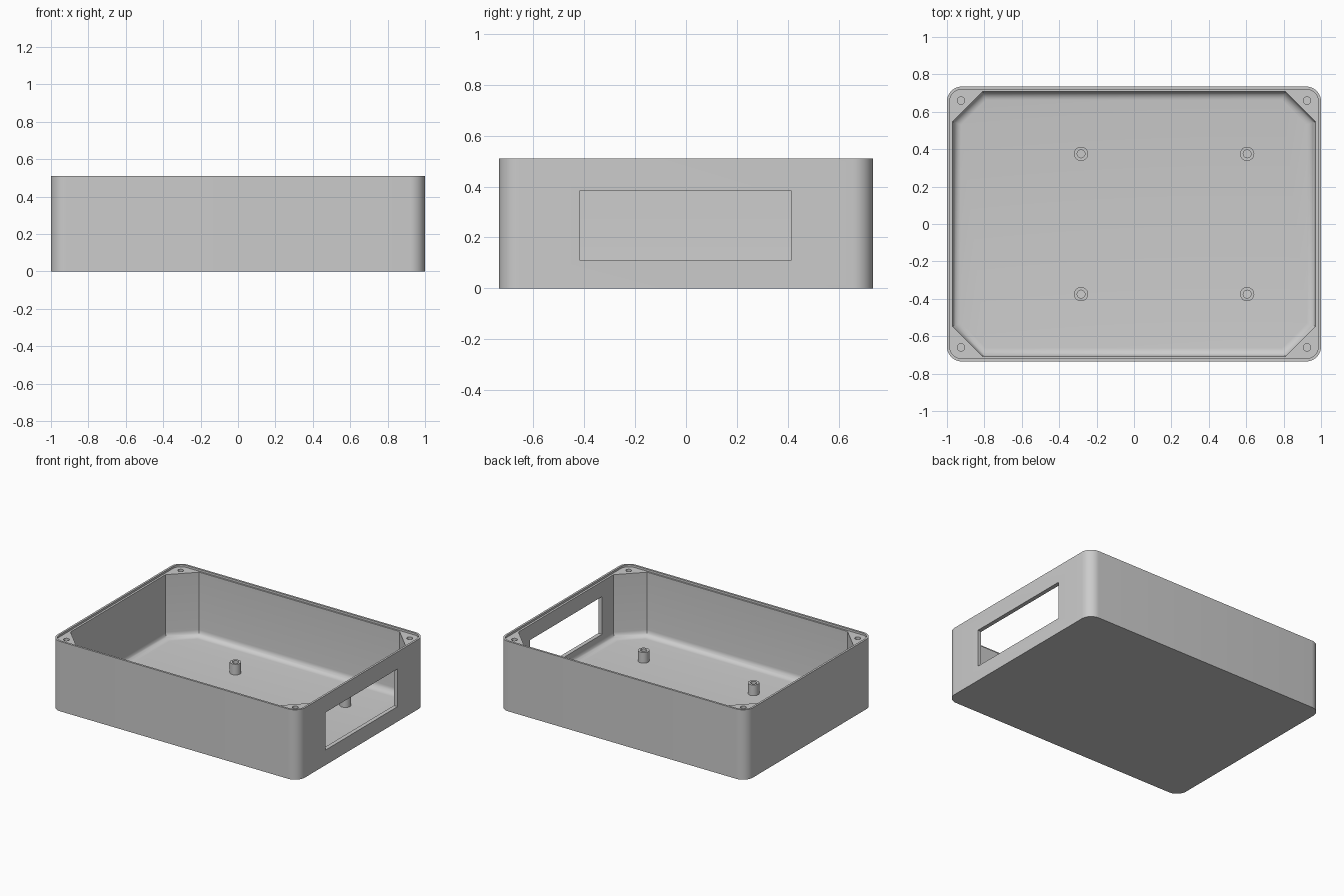
import bpy, bmesh
from math import cos, sin, pi, radians

HX, HY, H = 1.0, 0.735, 0.51      # half width, half depth, height
WALL, FLOOR, STEP, LIP = 0.03, 0.03, 0.015, 0.015

cube = bpy.data.objects.get("Cube")
if cube:
    bpy.data.objects.remove(cube, do_unlink=True)

grey = bpy.data.materials.new("light grey plastic")
grey.use_nodes = True
grey.diffuse_color = (0.6, 0.6, 0.6, 1)
grey.node_tree.nodes["Principled BSDF"].inputs["Base Color"].default_value = (0.6, 0.6, 0.6, 1)


def make_object(name, bm):
    bmesh.ops.recalc_face_normals(bm, faces=bm.faces)
    mesh = bpy.data.meshes.new(name)
    bm.to_mesh(mesh)
    bm.free()
    mesh.materials.append(grey)
    obj = bpy.data.objects.new(name, mesh)
    bpy.context.collection.objects.link(obj)
    return obj


def prism(name, outline, z0, z1, floor_fillet=0):
    """Extrude a closed outline, optionally rounding its bottom edge."""
    bm = bmesh.new()
    face = bm.faces.new([bm.verts.new((x, y, z0)) for x, y in outline])
    rim = list(face.edges)
    top = bmesh.ops.extrude_face_region(bm, geom=[face], use_keep_orig=True)["geom"]
    for v in top:
        if isinstance(v, bmesh.types.BMVert):
            v.co.z = z1
    if floor_fillet:
        bmesh.ops.recalc_face_normals(bm, faces=bm.faces)
        bmesh.ops.bevel(bm, geom=rim, offset=floor_fillet, segments=6,
                        profile=0.5, affect='EDGES')
    return make_object(name, bm)


def rounded_rect(hx, hy, r, steps=10):
    points = []
    for quarter, (sx, sy) in enumerate([(1, 1), (-1, 1), (-1, -1), (1, -1)]):
        for i in range(steps + 1):
            a = (quarter + i / steps) * pi / 2
            points.append((sx * (hx - r) + r * cos(a), sy * (hy - r) + r * sin(a)))
    return points


def chamfered_rect(hx, hy, c):
    return [(hx, hy - c), (hx - c, hy), (c - hx, hy), (-hx, hy - c),
            (-hx, c - hy), (c - hx, -hy), (hx - c, -hy), (hx, c - hy)]


def circle(x, y, r, n=32):
    return [(x + r * cos(2 * pi * i / n), y + r * sin(2 * pi * i / n)) for i in range(n)]


def smooth(obj):
    bpy.ops.object.select_all(action='DESELECT')
    bpy.context.view_layer.objects.active = obj
    obj.select_set(True)
    bpy.ops.object.shade_smooth_by_angle(angle=radians(30))


# Solid outer block
case = prism("enclosure_case", rounded_rect(HX, HY, 0.08), 0, H)

# Lid recess, chamfered cavity, side window and corner screw holes
cutters = [
    prism("lid_recess", rounded_rect(HX - LIP, HY - LIP, 0.08 - LIP), H - STEP, H + 0.1),
    prism("cavity", chamfered_rect(HX - WALL, HY - WALL + 0.003, 0.16), FLOOR, H + 0.2, 0.045),
    prism("side_window", [(0.9, -0.417), (1.1, -0.417), (1.1, 0.413), (0.9, 0.413)], 0.11, 0.385),
]
for sx in (-1, 1):
    for sy in (-1, 1):
        cutters.append(prism("screw_hole", circle(sx * 0.925, sy * 0.66, 0.02), 0.25, H + 0.15))

bpy.context.view_layer.objects.active = case
for cutter in cutters:
    cutter.hide_render = True
    mod = case.modifiers.new("cut", 'BOOLEAN')
    mod.operation, mod.solver, mod.object = 'DIFFERENCE', 'EXACT', cutter
    bpy.ops.object.modifier_apply(modifier=mod.name)
    bpy.data.objects.remove(cutter, do_unlink=True)
smooth(case)

# Hollow board standoffs on the floor
TOP, R_OUT, R_IN = 0.108, 0.038, 0.021
for x in (-0.283, 0.605):
    for y in (-0.375, 0.375):
        bm = bmesh.new()
        rings = [[bm.verts.new((px, py, z)) for px, py in circle(x, y, r)]
                 for r, z in ((R_OUT, FLOOR), (R_OUT, TOP), (R_IN, TOP), (R_IN, FLOOR))]
        for lower, upper in zip(rings, rings[1:] + rings[:1]):
            for i in range(len(lower)):
                j = (i + 1) % len(lower)
                bm.faces.new((lower[i], lower[j], upper[j], upper[i]))
        side = ("left" if x > 0 else "right") + ("_front" if y < 0 else "_back")
        smooth(make_object("standoff_" + side, bm))
